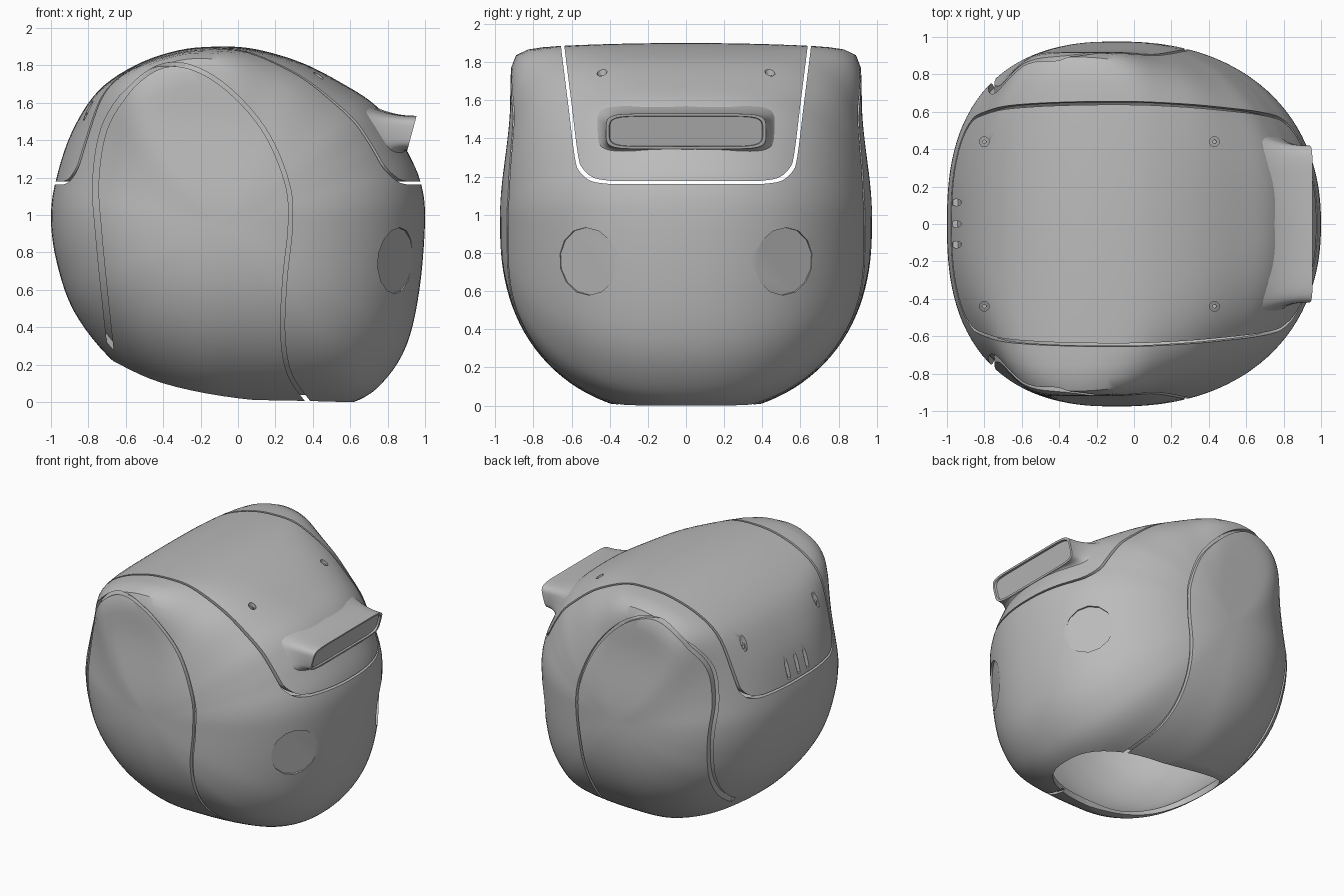
import bpy, bmesh, math
from mathutils import Vector
from mathutils.bvhtree import BVHTree

cube = bpy.data.objects.get("Cube")
if cube:
    bpy.data.objects.remove(cube, do_unlink=True)

grey = bpy.data.materials.new("shell_grey")
grey.use_nodes = True
COLOUR = (0.5, 0.5, 0.5, 1)
grey.diffuse_color = COLOUR
for node in grey.node_tree.nodes:
    if node.type == "BSDF_PRINCIPLED":
        node.inputs["Base Color"].default_value = COLOUR

CENTRE = Vector((-0.08, 0, 0.95))
HALF_WIDTH = 0.975


def make(name, bm, fix_normals=True):
    if fix_normals:
        bmesh.ops.recalc_face_normals(bm, faces=bm.faces)
    mesh = bpy.data.meshes.new(name)
    bm.to_mesh(mesh)
    bm.free()
    obj = bpy.data.objects.new(name, mesh)
    bpy.context.collection.objects.link(obj)
    mesh.materials.append(grey)
    return obj


def activate(obj):
    bpy.ops.object.select_all(action="DESELECT")
    obj.select_set(True)
    bpy.context.view_layer.objects.active = obj


def boolean(obj, other, operation="DIFFERENCE", keep=False):
    activate(obj)
    mod = obj.modifiers.new("cut", "BOOLEAN")
    mod.object, mod.operation, mod.solver = other, operation, "EXACT"
    bpy.ops.object.modifier_apply(modifier=mod.name)
    if not keep:
        bpy.data.objects.remove(other, do_unlink=True)


def smooth_curve(pts, closed, steps):
    """Catmull-Rom curve through 2D points."""
    n, out = len(pts), []
    for i in range(n if closed else n - 1):
        ids = [i - 1, i, i + 1, i + 2]
        ids = [k % n if closed else min(max(k, 0), n - 1) for k in ids]
        a, b, c, d = (Vector(pts[k]) for k in ids)
        for s in range(steps):
            t = s / steps
            out.append(0.5 * (2 * b + (c - a) * t + (2 * a - 5 * b + 4 * c - d) * t * t
                              + (3 * b - a - 3 * c + d) * t ** 3))
    return out if closed else out + [Vector(pts[-1])]


def extrude(bm, faces, offset):
    geo = bmesh.ops.extrude_face_region(bm, geom=faces, use_keep_orig=True)["geom"]
    verts = [g for g in geo if isinstance(g, bmesh.types.BMVert)]
    bmesh.ops.translate(bm, verts=verts, vec=offset)


def prism(name, pts, offset):
    bm = bmesh.new()
    extrude(bm, [bm.faces.new([bm.verts.new(p) for p in pts])], offset)
    return make(name, bm)


def cylinder(name, radius, depth, location, direction=(0, 0, 1), sides=20, stretch=1):
    bm = bmesh.new()
    bmesh.ops.create_cone(bm, cap_ends=True, segments=sides, radius1=radius,
                          radius2=radius, depth=depth)
    for v in bm.verts:
        v.co.x *= stretch
    if tuple(direction) != (0, 0, 1):
        turn = Vector(direction).to_track_quat("Z", "Y").to_matrix()
        bmesh.ops.rotate(bm, verts=bm.verts, matrix=turn)
    bmesh.ops.translate(bm, verts=bm.verts, vec=location)
    return make(name, bm)


# Side silhouette of the helmet, swept sideways with a varying roundness
silhouette = smooth_curve(
    [(1, .98), (.975, 1.18), (.9, 1.35), (.83, 1.47), (.73, 1.59), (.58, 1.69), (.35, 1.81),
     (.1, 1.885), (-.1, 1.9), (-.32, 1.88), (-.55, 1.8), (-.75, 1.66), (-.89, 1.44),
     (-.975, 1.18), (-1, .98), (-.97, .75), (-.88, .49), (-.7, .25), (-.48, .08), (-.2, -.03),
     (.1, -.05), (.4, -.04), (.62, 0), (.77, .1), (.9, .3), (.97, .6)], True, 5)
ROWS = 64


def add_body(bm, scale, flip=False):
    def point(p, phi):
        dx, dz = p.x - CENTRE.x, p.y - CENTRE.z
        angle = math.atan2(dz, dx)
        off = (math.degrees(angle) + 75) % 360 - 180      # from the ear peak direction
        n = 2.35 - 0.15 * math.cos(angle)
        n += 4 * math.exp(-(off / (30 if off > 0 else 45)) ** 2)
        n += 16 * math.exp(-(off / 16) ** 2)
        c, s = math.cos(phi), math.sin(phi)
        r = (c ** n + abs(s) ** n) ** (-1 / n)
        h = min(max((dz * r * c / 0.9 - 0.05) / 0.7, 0), 1)
        y = HALF_WIDTH * r * s * (1 - 0.055 * h * h * (3 - 2 * h))
        return CENTRE + scale * Vector((dx * r * c, y, dz * r * c * (1 - 0.03 * (r * s) ** 2)))

    rings = []
    for j in range(1, ROWS):
        phi = math.pi * (j / ROWS - 0.5)
        rings.append([bm.verts.new(point(p, phi)) for p in silhouette])
    poles = [bm.verts.new(CENTRE + Vector((0, s * scale * HALF_WIDTH, 0))) for s in (-1, 1)]
    faces, n = [], len(silhouette)
    for i in range(n):
        k = (i + 1) % n
        for a, b in zip(rings, rings[1:]):
            faces.append(bm.faces.new((a[i], a[k], b[k], b[i])))
        faces.append(bm.faces.new((poles[0], rings[0][k], rings[0][i])))
        faces.append(bm.faces.new((poles[1], rings[-1][i], rings[-1][k])))
    bmesh.ops.recalc_face_normals(bm, faces=faces)
    if flip:
        bmesh.ops.reverse_faces(bm, faces=faces)


bm = bmesh.new()
add_body(bm, 1)
skin = BVHTree.FromBMesh(bm)
add_body(bm, 0.955, True)
shell = make("shell", bm, False)
bm = bmesh.new()
add_body(bm, 0.972)
core = make("core_helper", bm)

# Neck opening: curved underside, then a hole through the wall
lip = smooth_curve([(-1.2, .5), (-.7, .235), (-.4, .1), (0, .02), (.4, 0), (1.2, 0)], False, 5)
lip = [(p.x, -1.5, p.y) for p in lip] + [(1.2, -1.5, -.5), (-1.2, -1.5, -.5)]
boolean(shell, prism("neck_cutter", lip, (0, 3, 0)))
hole = []
for i in range(48):
    a = 2 * math.pi * i / 48
    c, s = math.cos(a), math.sin(a)
    hole.append((0.64 * math.copysign(abs(c) ** 0.8, c) - 0.02,
                 0.4 * math.copysign(abs(s) ** 0.8, s), -0.5))
boolean(shell, prism("neck_cutter", hole, (0, 0, 0.85)))

# Flat round facets on the lower sides
for side in (-1, 1):
    hit, normal, _, _ = skin.ray_cast(Vector((2, side * 0.52, 0.755)), Vector((-1, 0, 0)))
    boolean(shell, cylinder("facet_cutter", 0.178, 0.2, hit + normal * 0.08, normal, 14))

# Shallow cuts: side panel seams, screw holes and slots
seam = smooth_curve(
    [(-.66, .1), (-.7, .45), (-.745, .9), (-.76, 1.2), (-.7, 1.5), (-.52, 1.73), (-.33, 1.805),
     (-.1, 1.71), (.13, 1.47), (.26, 1.18), (.28, .95), (.25, .65), (.24, .35), (.28, .14),
     (.4, -.03)], False, 6)


def seam_cutter(side):
    bm = bmesh.new()
    pairs = []
    for i, p in enumerate(seam):
        d = (seam[min(i + 1, len(seam) - 1)] - seam[max(i - 1, 0)]).normalized()
        w = Vector((-d.y, d.x)) * (0.016 if p.x < -0.6 else 0.011)
        # start further out near the peak so the ridge above stays whole
        y = side * (0.33 + 0.19 * p.y + 0.2 * math.exp(-((p.x + 0.3) / 0.2) ** 2))
        pairs.append([bm.verts.new((q.x, y, q.y)) for q in (p + w, p - w)])
    faces = [bm.faces.new((a[0], a[1], b[1], b[0])) for a, b in zip(pairs, pairs[1:])]
    extrude(bm, faces, (0, side, 0))
    return make("seam_cutter", bm)


screws = [(x, y) for x in (-0.8, 0.43) for y in (-0.44, 0.44)]
cutters = [seam_cutter(side) for side in (-1, 1)]
cutters += [cylinder("hole_cutter", 0.026, 1.2, (x, y, 1.8)) for x, y in screws]
cutters += [cylinder("slot_cutter", 0.018, 1, (-0.95, y, 1.7), stretch=1.5)
            for y in (-0.11, 0, 0.115)]
for cutter in cutters:
    boolean(cutter, core, keep=True)
    boolean(shell, cutter)
bpy.data.objects.remove(core, do_unlink=True)


# Crown strip, split from the shell by an open gap
def crown_prism(d):
    half = smooth_curve([(.4, 1.17), (.49, 1.185), (.55, 1.235), (.575, 1.31), (.61, 1.59),
                         (.645, 1.87), (.67, 2.1)], False, 4)
    half = [(p.x + d, p.y - d) for p in half]
    loop = half + [(-y, z) for y, z in reversed(half)]
    return prism("crown_cutter", [(-1.5, y, z) for y, z in loop], (3, 0, 0))


crown = shell.copy()
crown.data = shell.data.copy()
crown.name = "crown"
bpy.context.collection.objects.link(crown)
boolean(crown, crown_prism(-0.008), "INTERSECT")
boolean(shell, crown_prism(0.008))

# Screw pins
pins = []
for x, y in screws:
    hit, _, _, _ = skin.ray_cast(Vector((x, y, 3)), Vector((0, 0, -1)))
    pins.append(cylinder("screw_pin", 0.011, 0.03, hit - Vector((0, 0, 0.03)), sides=12))

# Flared scoop with a recessed vent face
bm = bmesh.new()
rings, COUNT = [], 48


def vent_point(c, s, grow, push):
    t = (s * grow[1] + 1) / 2
    return Vector((0.905 + 0.05 * t - push, 0.42 * grow[0] * c, 1.345 + 0.185 * t))


square = []
for i in range(COUNT):
    a = 2 * math.pi * i / COUNT
    c, s = math.cos(a), math.sin(a)
    # rounded rectangle, corners tighter along its length
    square.append((math.copysign(abs(c) ** 0.22, c), math.copysign(abs(s) ** 0.45, s)))
base = []
for c, s in square:
    z = 1.45 + s * 0.13
    hit, _, _, _ = skin.ray_cast(Vector((2, 0.475 * c, z)), Vector((-1, 0, 0)))
    base.append(hit - Vector((0.012, 0, 0)))
for k in range(8, -1, -1):
    t = k / 8
    ring = []
    for (c, s), b in zip(square, base):
        f = vent_point(c, s, (1, 1), 0)
        ring.append((f.x + (b.x - f.x) * t, f.y + (b.y - f.y) * t ** 2.2,
                     f.z + (b.z - f.z) * t ** 2.2))
    rings.append(ring)
for grow, push in (((.96, .86), 0), ((.95, .84), 0.015)):
    rings.append([vent_point(c, s, grow, push) for c, s in square])
rings = [[bm.verts.new(p) for p in ring] for ring in rings]
for a, b in zip(rings, rings[1:]):
    for i in range(COUNT):
        k = (i + 1) % COUNT
        bm.faces.new((a[i], a[k], b[k], b[i]))
bm.faces.new(rings[-1])
scoop = make("vent_scoop", bm)

for obj in [shell, crown, scoop] + pins:
    activate(obj)
    bpy.ops.object.shade_smooth_by_angle(angle=math.radians(32))
